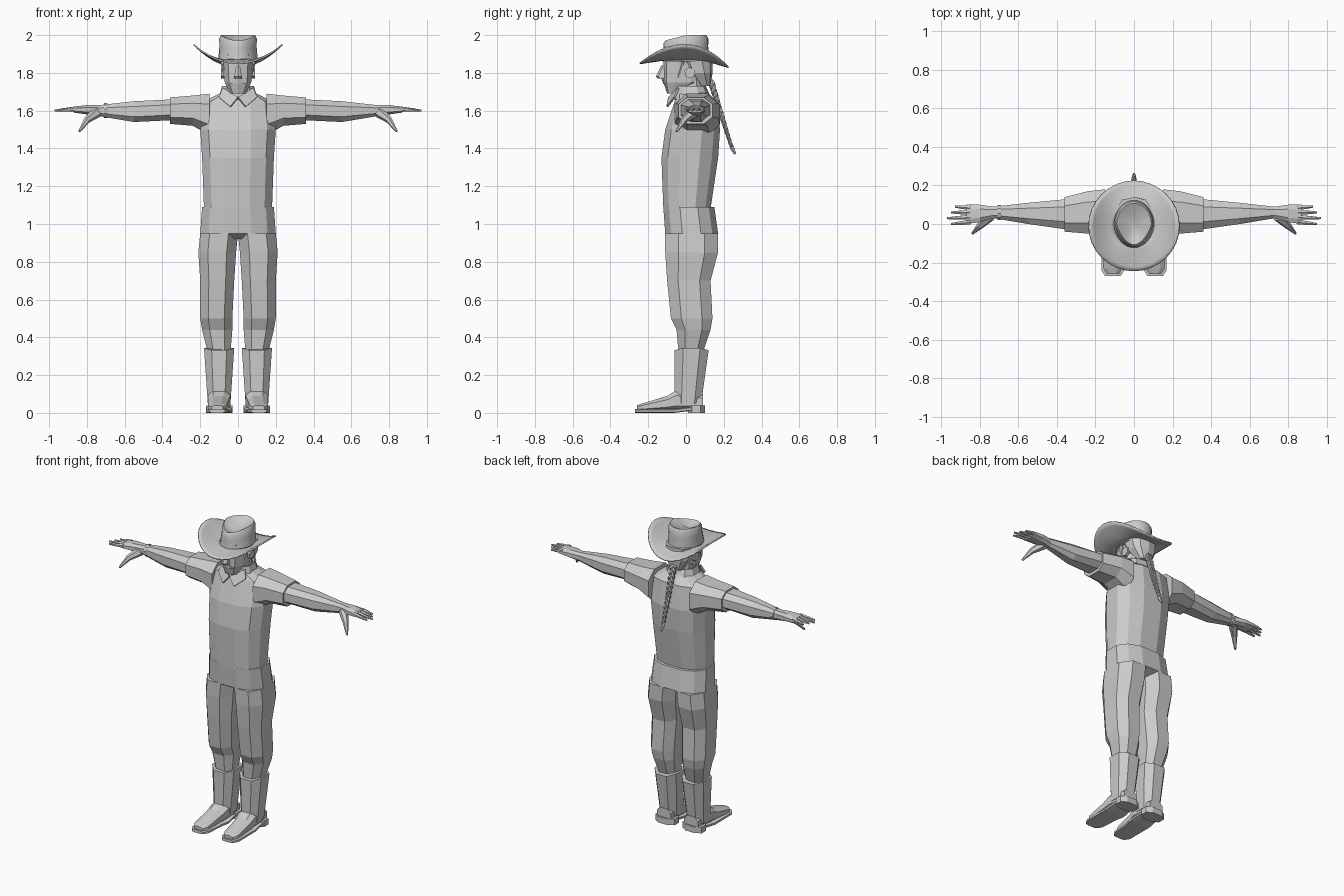
import bpy, bmesh, math
from mathutils import Vector

cube = bpy.data.objects.get("Cube")
if cube:
    bpy.data.objects.remove(cube, do_unlink=True)

colour = (0.6, 0.6, 0.6, 1)
grey = bpy.data.materials.new("plain grey")
grey.use_nodes = True
grey.diffuse_color = colour
grey.node_tree.nodes["Principled BSDF"].inputs["Base Color"].default_value = colour


def build(name, rings, caps=True, mirror=False, thickness=0, smooth=False):
    """Bridge closed rings of points into one named object."""
    bm = bmesh.new()
    rows = [[bm.verts.new(point) for point in ring] for ring in rings]
    for lower, upper in zip(rows, rows[1:]):
        for i in range(len(lower)):
            bm.faces.new((lower[i - 1], lower[i], upper[i], upper[i - 1]))
    if caps:
        for row in {id(rows[0]): rows[0], id(rows[-1]): rows[-1]}.values():
            bm.faces.new(row)
    bmesh.ops.recalc_face_normals(bm, faces=bm.faces)
    mesh = bpy.data.meshes.new(name)
    bm.to_mesh(mesh)
    bm.free()
    mesh.materials.append(grey)
    obj = bpy.data.objects.new(name, mesh)
    bpy.context.collection.objects.link(obj)
    if thickness:
        solid = obj.modifiers.new("thickness", "SOLIDIFY")
        solid.thickness = thickness
        solid.offset = 0
    if mirror:
        obj.modifiers.new("mirror", "MIRROR").use_mirror_merge = False
    if smooth:
        bpy.ops.object.select_all(action="DESELECT")
        obj.select_set(True)
        bpy.context.view_layer.objects.active = obj
        bpy.ops.object.shade_smooth_by_angle(angle=math.radians(40))
    return obj


def circle(sides, turn=0.0):
    """Cosine and sine pairs around a circle."""
    angles = [math.tau * (i + turn) / sides for i in range(sides)]
    return [(math.cos(angle), math.sin(angle)) for angle in angles]


def loft(name, axis, sections, sides=8, square=0.8, **options):
    """Rounded box sections along an axis, each given by its position and extents."""
    place = {"x": lambda along, u, v: (along, u, v),
             "y": lambda along, u, v: (u, along, v),
             "z": lambda along, u, v: (u, v, along)}[axis]
    outline = [(math.copysign(abs(c) ** square, c), math.copysign(abs(s) ** square, s))
               for c, s in circle(sides, turn=0.5)]
    reach_u = max(c for c, s in outline)
    reach_v = max(s for c, s in outline)
    rings = []
    for along, *extents in sections:
        if len(extents) == 3:            # centred: one half width
            extents.insert(0, -extents[0])
        left, right, low, high = extents
        rings.append([place(along,
                            (left + right + c / reach_u * (right - left)) / 2,
                            (low + high + s / reach_v * (high - low)) / 2)
                      for c, s in outline])
    return build(name, rings, **options)


def tube(name, points, radius, taper=0.0, sides=6, **options):
    """Round tube through points, narrowing evenly by the taper."""
    points = [Vector(point) for point in points]
    last = len(points) - 1
    rings = []
    for i, point in enumerate(points):
        heading = points[min(i + 1, last)] - points[max(i - 1, 0)]
        across = heading.cross(Vector((0.1, 1, 0.1))).normalized()
        upward = heading.cross(across).normalized()
        size = radius * (1 - taper * i / last)
        rings.append([point + size * (across * c + upward * s) for c, s in circle(sides)])
    return build(name, rings, **options)


# Shirt and collar
loft("shirt", "z", [(1.08, .18, -.12, .13), (1.35, .19, -.13, .17), (1.5, .2, -.11, .18),
                    (1.65, .18, -.06, .16), (1.7, .08, -.05, .11)], sides=12)
loft("collar", "z", [(1.66, .1, -.07, .13), (1.73, .08, -.05, .1)],
     sides=10, caps=False, thickness=.01)
build("collar_flaps", [[(0, -.09, 1.67), (.04, -.1, 1.62), (.1, -.06, 1.67),
                        (.08, -.04, 1.72)]], mirror=True, thickness=.01)

# Sleeves, arms and hands
loft("sleeves", "x", [(.15, -.06, .18, 1.47, 1.69), (.24, -.05, .17, 1.52, 1.68),
                      (.36, -.04, .14, 1.53, 1.67)], mirror=True)
loft("arms_and_palms", "x", [(.34, -.03, .13, 1.55, 1.66), (.55, 0, .11, 1.54, 1.65),
                             (.73, .03, .09, 1.57, 1.63), (.8, .01, .1, 1.58, 1.63),
                             (.87, 0, .1, 1.59, 1.62)], mirror=True)
for i, finger in enumerate(("index", "middle", "ring", "little")):
    root = Vector((.85, .01 + i * .025, 1.61))
    tip = Vector((.97 - .02 * abs(i - 1), i * .03, 1.6))
    tube(finger + "_fingers", [root, root.lerp(tip, .6), tip], .014, taper=.6, mirror=True)
tube("thumbs", [(.75, .04, 1.59), (.8, -.01, 1.55), (.84, -.05, 1.49)],
     .03, taper=.8, mirror=True)
tube("bracelet", [(-.71, .06, 1.6), (-.69, .06, 1.6)], .04, sides=10)

# Trousers
loft("trouser_seat", "z", [(.92, .1, -.06, .1), (.95, .2, -.11, .17),
                           (1.09, .19, -.12, .15)], sides=12)
loft("trouser_legs", "z", [(.32, .04, .16, -.04, .09), (.44, .03, .19, -.05, .13),
                           (.5, .03, .2, -.08, .14), (.7, .02, .2, -.1, .13),
                           (.85, .01, .21, -.11, .17), (.95, 0, .2, -.11, .17)], mirror=True)

# Boots, with the shaft rim rising to both sides
shafts = loft("boot_shafts", "z", [(.05, .04, .16, -.06, .08), (.33, .02, .18, -.06, .12)],
              mirror=True)
for vertex in shafts.data.vertices:
    if vertex.co.z > .3:
        vertex.co.z += .3 * abs(vertex.co.x - .1) - .01
foot = [(-.26, .08, .14, .04), (-.23, .06, .16, .05), (-.1, .05, .16, .09),
        (-.05, .04, .16, .12), (.09, .05, .15, .1)]
loft("boot_feet", "y", [(y, inner, outer, .01, top) for y, inner, outer, top in foot],
     mirror=True)
loft("boot_soles", "y", [(y - .01, inner - .01, outer + .01, max(0, y * .2), .02 + max(0, y * .2))
                         for y, inner, outer, top in foot], square=.5, mirror=True)
loft("boot_heels", "z", [(z, .03, .17, .01, .1) for z in (0, .04)], mirror=True)

# Neck, head and face
loft("neck", "z", [(z, .06, -.05, .09) for z in (1.66, 1.8)])
loft("head", "z", [(1.69, .04, -.1, -.02), (1.75, .07, -.12, .09), (1.9, .08, -.12, .12)],
     sides=10)
loft("hair", "z", [(1.73, .04, .07, .13), (1.8, .08, 0, .14), (1.88, .09, -.05, .14)], sides=10)
loft("nose", "z", [(1.77, .02, -.15, -.09), (1.78, .02, -.16, -.09), (1.84, .01, -.13, -.09)],
     sides=6)
loft("moustache", "z", [(1.74, .04, -.12, -.09), (1.77, .01, -.13, -.09)], sides=6)
tube("ears", [(.07, .02, 1.8), (.09, .02, 1.8)], .03, mirror=True)
tube("sideburns", [(.08, -.02, 1.86), (.06, -.05, 1.75)], .014, taper=.5, mirror=True)

# Hat: brim rolled up at the sides, crown pinched to the front and dished on top
brim = []
for step in range(7):
    out = step / 6
    radius = .1 + .135 * out
    brim.append([(radius * c, radius * s - .01,
                  1.87 + out ** 1.5 * .08 * c * c - out * (.03 + .01 * s) * s * s)
                 for c, s in circle(32)])
build("hat_brim", brim, caps=False, thickness=.008, smooth=True)
crown = []
for z, scale in ((1.86, 1), (1.94, .94), (1.98, .95), (2, .86), (1.99, .7), (1.97, .3)):
    pinch = 2 * (z - 1.86)
    crown.append([(.105 * scale * c * (1 - pinch * max(0, -s)), .125 * scale * s,
                   z - .1 * pinch * max(0, -s)) for c, s in circle(32)])
build("hat_crown", crown, smooth=True)

# Braid: three woven strands hanging down the back, tied in a tail
top, tie = Vector((0, .13, 1.76)), Vector((0, .24, 1.41))
steps = 56
for strand in range(3):
    points = []
    for step in range(steps + 1):
        down = step / steps
        phase = math.tau * (4 * down + strand / 3)
        weave = Vector((.015 * math.sin(phase), .01 * math.sin(2 * phase), 0))
        points.append(top.lerp(tie, down) + weave * (1 - down / 2))
    tube(f"braid_strand_{strand + 1}", points, .01, taper=.4, smooth=True)
tube("braid_tail", [tie, tie + Vector((0, .02, -.04))], .013, taper=.5)
